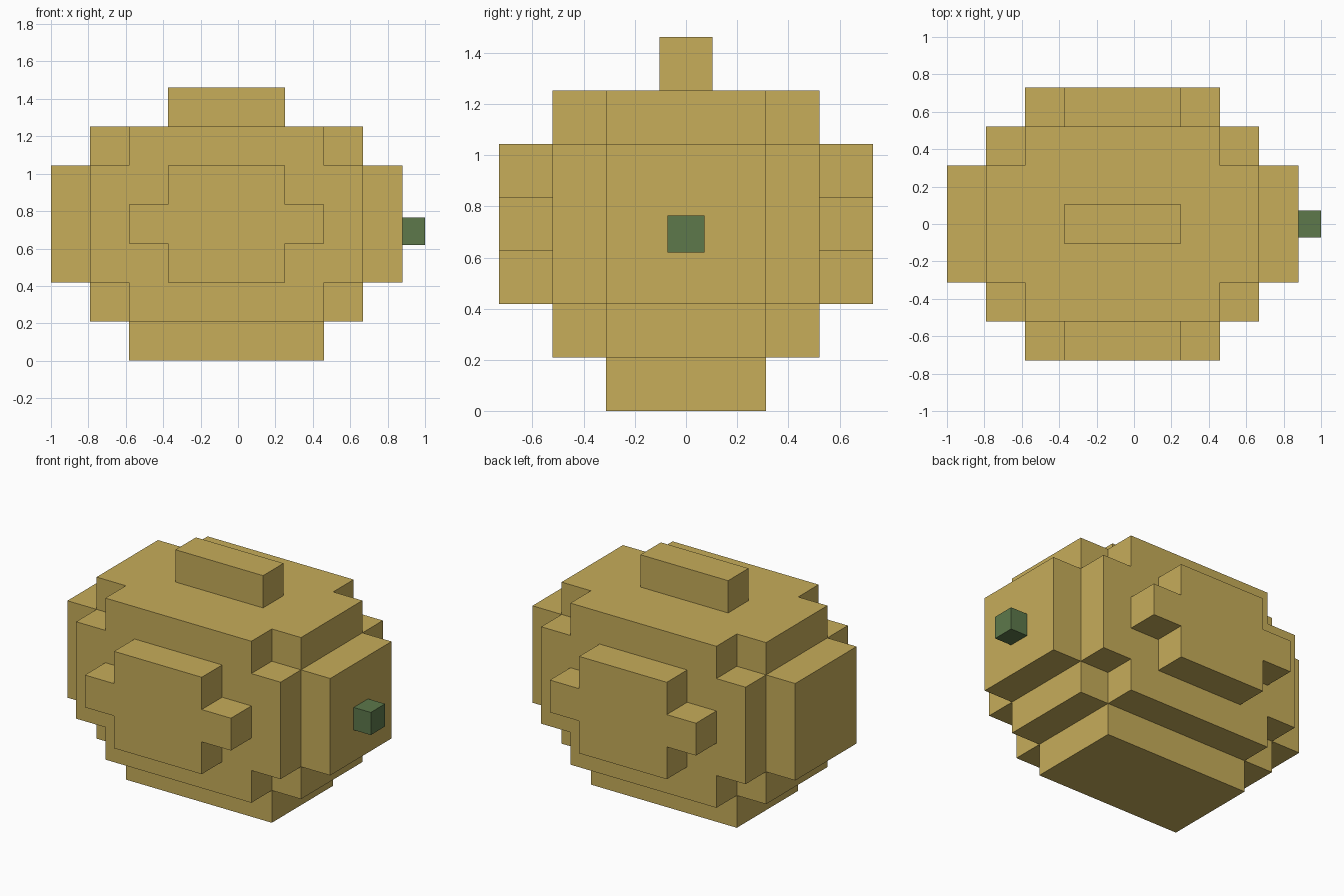
import bpy, bmesh
from mathutils import Vector

if "Cube" in bpy.data.objects:
    bpy.data.objects.remove(bpy.data.objects["Cube"])

S = 0.2087                       # edge of one block
ORIGIN = Vector((-1.0, -3.5 * S, 0.0))


def material(name, rgb):
    m = bpy.data.materials.new(name)
    m.diffuse_color = (*rgb, 1.0)
    m.use_nodes = True
    m.node_tree.nodes["Principled BSDF"].inputs["Base Color"].default_value = m.diffuse_color
    return m


def finish(name, bm, mat):
    bmesh.ops.recalc_face_normals(bm, faces=bm.faces)
    mesh = bpy.data.meshes.new(name)
    bm.to_mesh(mesh)
    bm.free()
    mesh.materials.append(mat)
    ob = bpy.data.objects.new(name, mesh)
    bpy.context.collection.objects.link(ob)


gold = material("gold", (0.571, 0.418, 0.102))
green = material("stem green", (0.109, 0.188, 0.070))

# Rounded body: overlapping block ranges (x, y, z), each end exclusive
ranges = [
    ((1, 8), (1, 6), (2, 5)),    # wide middle
    ((1, 8), (2, 5), (1, 6)),    # long core
    ((2, 7), (1, 6), (1, 6)),    # tall core
    ((0, 9), (2, 5), (2, 5)),    # end caps
    ((3, 6), (0, 7), (2, 5)),    # front and back plates
    ((2, 7), (0, 7), (3, 4)),    # arms of the plates
    ((2, 7), (2, 5), (0, 1)),    # base
    ((3, 6), (3, 4), (6, 7)),    # top ridge
]
cells = {(x, y, z) for rx, ry, rz in ranges
         for x in range(*rx) for y in range(*ry) for z in range(*rz)}

# Only the outer block faces are made, then flat areas are merged
bm = bmesh.new()
for cell in cells:
    for axis in range(3):
        for side in (0, 1):
            near = list(cell)
            near[axis] += 2 * side - 1
            if tuple(near) in cells:
                continue
            u, v = (axis + 1) % 3, (axis + 2) % 3
            corners = []
            for du, dv in ((0, 0), (1, 0), (1, 1), (0, 1)):
                p = Vector(cell)
                p[axis] += side
                p[u] += du
                p[v] += dv
                corners.append(bm.verts.new(ORIGIN + p * S))
            bm.faces.new(corners if side else corners[::-1])
bmesh.ops.remove_doubles(bm, verts=bm.verts, dist=0.001)
bmesh.ops.dissolve_limit(bm, angle_limit=0.01, verts=bm.verts, edges=bm.edges)
finish("body", bm, gold)

# Small stem block on the right end
bm = bmesh.new()
bmesh.ops.create_cube(bm, size=1.0)
bmesh.ops.scale(bm, vec=(0.146, 0.146, 0.146), verts=bm.verts)
bmesh.ops.translate(bm, vec=(0.927, 0, 0.692), verts=bm.verts)
finish("stem", bm, green)
